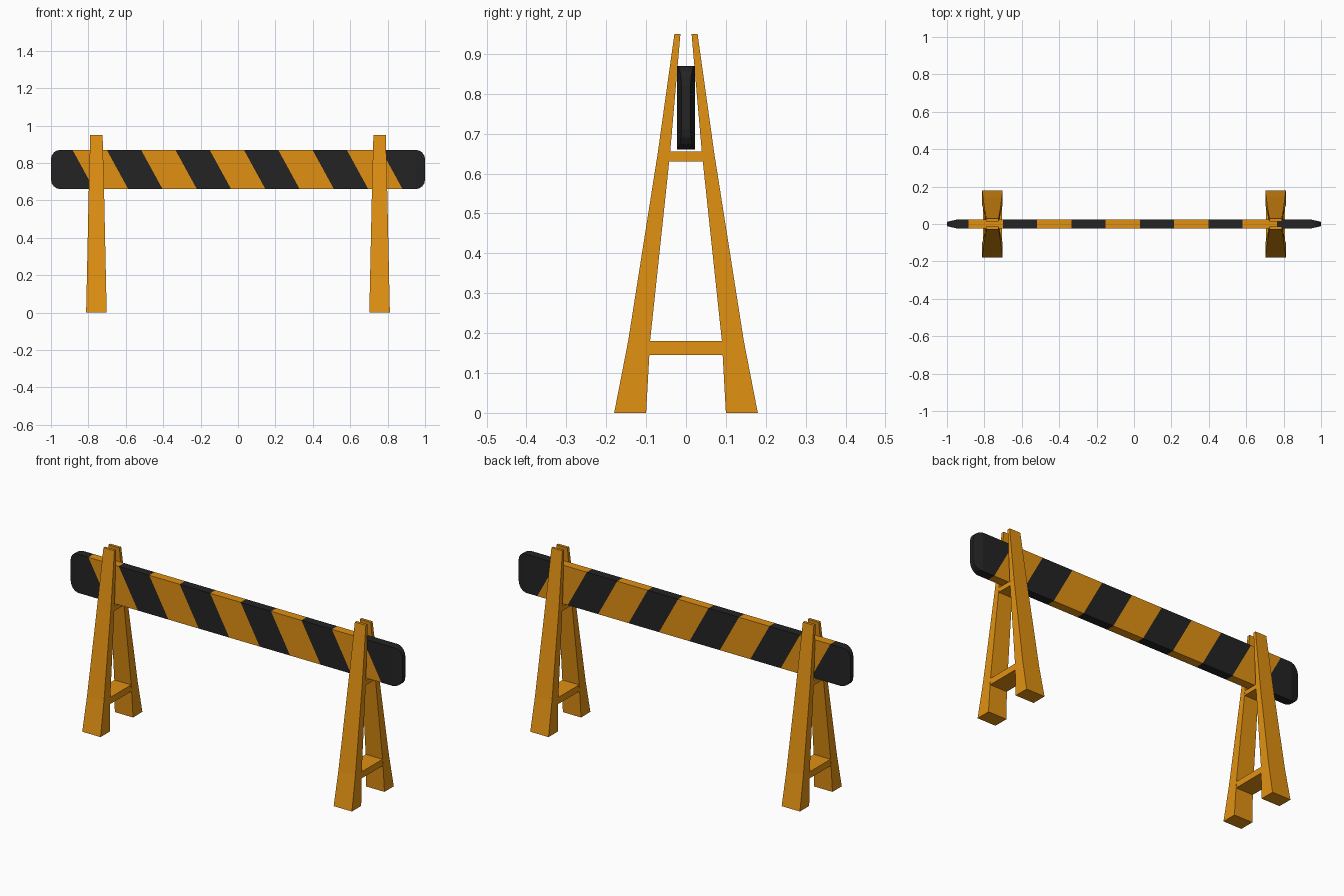
import bpy, bmesh
from math import sin, cos, pi
from mathutils import Vector

cube = bpy.data.objects.get("Cube")
if cube:
    bpy.data.objects.remove(cube, do_unlink=True)


def material(name, rgb):
    m = bpy.data.materials.new(name)
    m.use_nodes = True
    color = (*rgb, 1)
    m.diffuse_color = color
    bsdf = next(n for n in m.node_tree.nodes if n.type == 'BSDF_PRINCIPLED')
    bsdf.inputs["Base Color"].default_value = color
    return m


ORANGE = material("safety_orange", (0.75, 0.28, 0.006))
BLACK = material("stripe_black", (0.017, 0.017, 0.017))


def finish(name, bm, mats):
    bmesh.ops.recalc_face_normals(bm, faces=bm.faces)
    mesh = bpy.data.meshes.new(name)
    bm.to_mesh(mesh)
    bm.free()
    for m in mats:
        mesh.materials.append(m)
    obj = bpy.data.objects.new(name, mesh)
    bpy.context.collection.objects.link(obj)
    return obj


def loft(name, x, levels):
    """Stack rectangular rings given as (z, y0, y1, half width in x)."""
    bm = bmesh.new()
    rings = [[bm.verts.new(p) for p in ((x - w, a, z), (x + w, a, z), (x + w, b, z), (x - w, b, z))]
             for z, a, b, w in levels]
    for lo, hi in zip(rings, rings[1:]):
        for i in range(4):
            j = (i + 1) % 4
            bm.faces.new((lo[i], lo[j], hi[j], hi[i]))
    bm.faces.new(rings[0][::-1])
    bm.faces.new(rings[-1])
    return finish(name, bm, [ORANGE])


# Trestles: two splayed legs joined by two crossbars
LEG = [(0, 0.10, 0.18, 0.055), (0.18, 0.09, 0.145, 0.051),
       (0.65, 0.04, 0.071, 0.041), (0.95, 0.014, 0.029, 0.033)]
for side, x in (("left", 0.757), ("right", -0.757)):
    for end, s in (("front", -1), ("back", 1)):
        loft(f"{end}_leg_{side}", x, [(z, s * a, s * b, w) for z, a, b, w in LEG])
    loft(f"lower_crossbar_{side}", x, [(0.145, -0.092, 0.092, 0.051), (0.18, -0.09, 0.09, 0.05)])
    loft(f"upper_crossbar_{side}", x, [(0.63, -0.043, 0.043, 0.041), (0.655, -0.04, 0.04, 0.04)])

# Plank: rounded outline, ends thinned, cut along slanted stripe lines
Z0, Z1, R, HALF, STEPS = 0.66, 0.87, 0.05, 0.023, 4
SLANT = 0.115 / (Z1 - Z0)
bm = bmesh.new()
outline = []
for k, (cx, cz) in enumerate(((1 - R, Z1 - R), (R - 1, Z1 - R), (R - 1, Z0 + R), (1 - R, Z0 + R))):
    for i in range(STEPS + 1):
        a = (k + i / STEPS) * pi / 2
        outline.append(bm.verts.new((cx + R * cos(a), -HALF, cz + R * sin(a))))
face = bm.faces.new(outline)
ext = bmesh.ops.extrude_face_region(bm, geom=[face])
bmesh.ops.translate(bm, vec=(0, 2 * HALF, 0),
                    verts=[g for g in ext["geom"] if isinstance(g, bmesh.types.BMVert)])


def cut(point, normal):
    bmesh.ops.bisect_plane(bm, geom=bm.verts[:] + bm.edges[:] + bm.faces[:],
                           plane_co=point, plane_no=normal)


START, PITCH, COUNT = -0.885, 0.1833, 10
for k in range(COUNT):
    cut(Vector((START + k * PITCH, 0, Z1)), Vector((1, 0, SLANT)).normalized())
for s in (-1, 1):
    cut(Vector((s * (1 - R), 0, 0)), Vector((1, 0, 0)))
for v in bm.verts:
    v.co.y *= 1 - 0.5 * max(0, abs(v.co.x) - 1 + R) / R
for f in bm.faces:
    c = f.calc_center_median()
    band = (c.x + (c.z - Z1) * SLANT - START) / PITCH
    f.material_index = 0 if 0 < band < COUNT and int(band) % 2 == 0 else 1
finish("striped_plank", bm, [ORANGE, BLACK])
